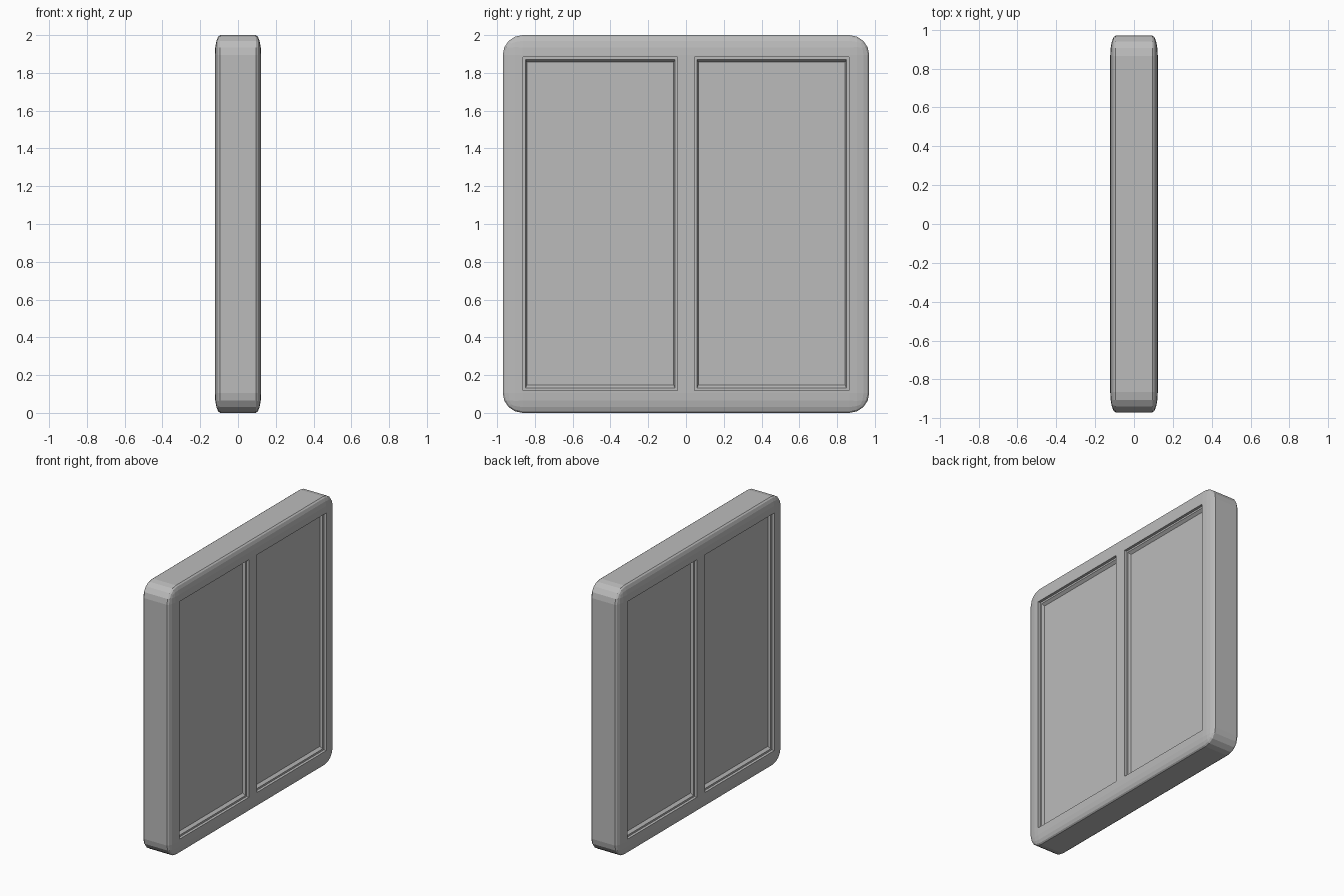
import bpy
import bmesh
from mathutils import Vector

cube = bpy.data.objects.get("Cube")
if cube:
    bpy.data.objects.remove(cube, do_unlink=True)

HALF = Vector((0.1225, 0.97, 1.0))       # half size of the whole panel
ROUND, ROUND_X = 0.105, 0.028            # edge rounding, squashed across the thickness
Y_IN, Y_OUT, Z_LOW, Z_HIGH = 0.046, 0.862, 0.119, 1.885
STEP, SLOPE = 0.02, 0.02                 # depths of the two stages of each recess
LEDGE, SLOPE_Y, SLOPE_Z = 0.013, 0.006, 0.015

grey = bpy.data.materials.new("Plain grey")
grey.use_nodes = True
colour = (0.5, 0.5, 0.5, 1)
grey.diffuse_color = colour
grey.node_tree.nodes["Principled BSDF"].inputs["Base Color"].default_value = colour


def add_object(name, bm):
    mesh = bpy.data.meshes.new(name)
    bmesh.ops.recalc_face_normals(bm, faces=bm.faces[:])
    bm.to_mesh(mesh)
    bm.free()
    mesh.materials.append(grey)
    ob = bpy.data.objects.new(name, mesh)
    bpy.context.collection.objects.link(ob)


def box(size, centre):
    bm = bmesh.new()
    bmesh.ops.create_cube(bm, size=1)
    bmesh.ops.scale(bm, vec=size, verts=bm.verts)
    bmesh.ops.translate(bm, vec=centre, verts=bm.verts)
    return bm


def on_broad_side(face):
    return all(abs(abs(v.co.x) - HALF.x) < 0.0001 for v in face.verts)


def sink(bm, face, depth, inset_y, inset_z):
    """Extrude a face inward, shrinking it by the given insets."""
    centre = face.calc_center_bounds()
    side = 1 if centre.x > 0 else -1
    new = bmesh.ops.extrude_discrete_faces(bm, faces=[face])["faces"][0]
    for v in new.verts:
        v.co.x -= side * depth
        v.co.y += inset_y if v.co.y < centre.y else -inset_y
        v.co.z += inset_z if v.co.z < centre.z else -inset_z
    return new


# Rounded frame: bevel a thicker box evenly, then squash its thickness
squash = ROUND_X / ROUND
frame = box((2 * HALF.x / squash, 2 * HALF.y, 2 * HALF.z), (0, 0, HALF.z))
bmesh.ops.bevel(frame, geom=frame.edges[:], offset=ROUND, segments=4,
                profile=0.5, affect='EDGES')
bmesh.ops.scale(frame, vec=(squash, 1, 1), verts=frame.verts)

# Mark out two openings on each broad face
cuts = [(1, y) for y in (-Y_OUT, -Y_IN, Y_IN, Y_OUT)] + [(2, Z_LOW), (2, Z_HIGH)]
for axis, position in cuts:
    faces = [f for f in frame.faces if on_broad_side(f)]
    edges = {e for f in faces for e in f.edges}
    verts = {v for f in faces for v in f.verts}
    point, normal = Vector(), Vector()
    point[axis], normal[axis] = position, 1
    bmesh.ops.bisect_plane(frame, geom=faces + list(edges) + list(verts),
                           plane_co=point, plane_no=normal)

# Stepped recesses: straight step, flat ledge, sloping rim, open middle
frame.normal_update()
openings = []
for f in frame.faces:
    c = f.calc_center_bounds()
    if on_broad_side(f) and Y_IN < abs(c.y) < Y_OUT and Z_LOW < c.z < Z_HIGH:
        openings.append(f)
middles = []
for f in openings:
    f = sink(frame, f, STEP, 0, 0)
    f = sink(frame, f, 0, LEDGE, LEDGE)
    middles.append(sink(frame, f, SLOPE, SLOPE_Y, SLOPE_Z))
bmesh.ops.delete(frame, geom=middles, context='FACES_ONLY')
add_object("window_frame", frame)

# Panes filling the openings
width = Y_OUT - Y_IN - 2 * (LEDGE + SLOPE_Y)
height = Z_HIGH - Z_LOW - 2 * (LEDGE + SLOPE_Z)
for name, side in (("front_pane", -1), ("back_pane", 1)):
    add_object(name, box((2 * (HALF.x - STEP - SLOPE), width, height),
                         (0, side * (Y_IN + Y_OUT) / 2, (Z_LOW + Z_HIGH) / 2)))
